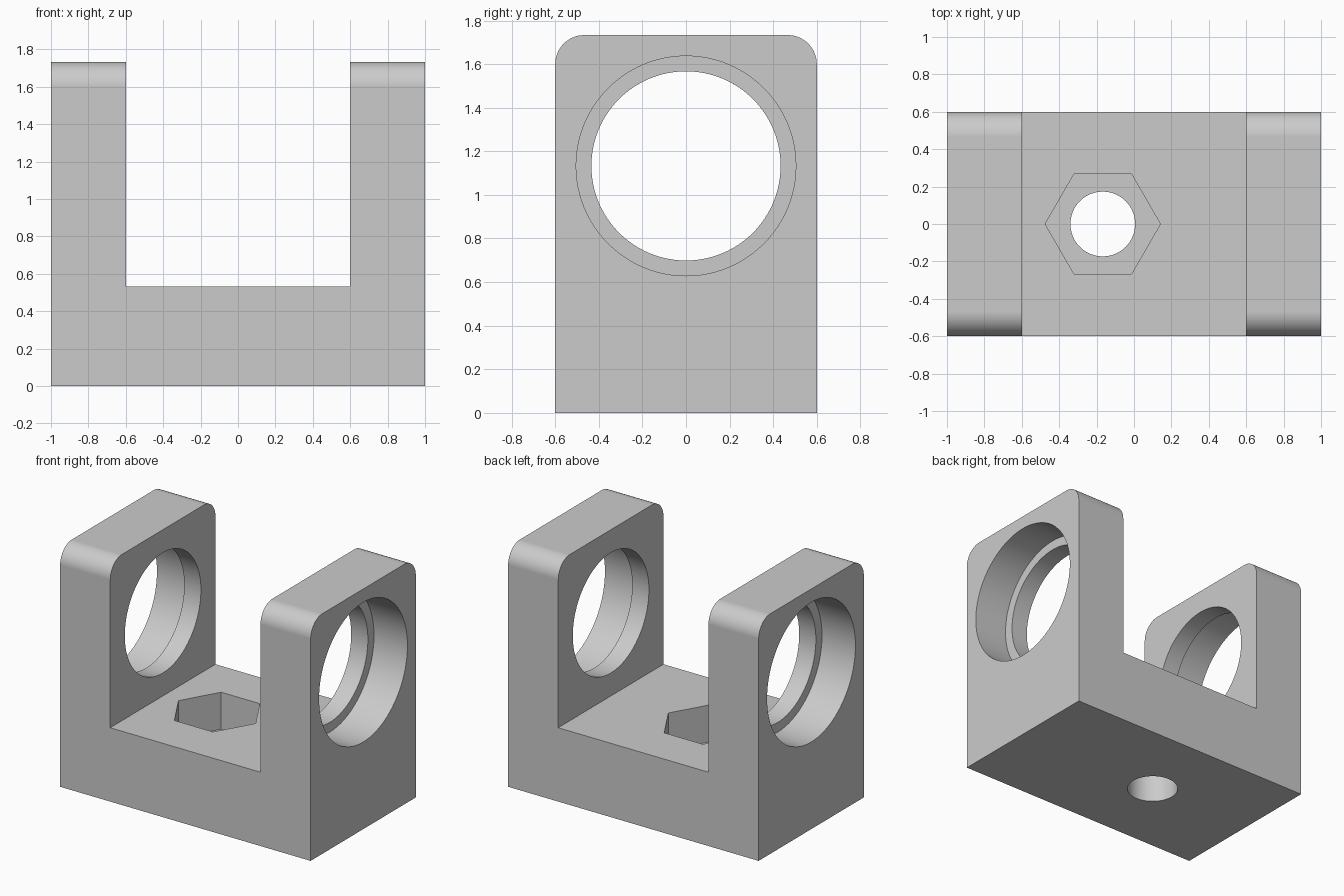
import bpy
import bmesh
from math import pi, sin, cos, radians
from mathutils import Matrix

cube = bpy.data.objects.get("Cube")
if cube:
    bpy.data.objects.remove(cube, do_unlink=True)

HALF_X, HALF_Y, HEIGHT = 1.0, 0.6, 1.733
BASE, INNER_X, CORNER = 0.533, 0.6, 0.133
BORE_Z, BORE_R, SEAT_R, SEAT_DEPTH = 1.133, 0.434, 0.504, 0.267
BOLT_X, BOLT_R, NUT_R, NUT_DEPTH = -0.167, 0.173, 0.308, 0.267

grey = bpy.data.materials.new("plain grey")
grey.use_nodes = True
grey.diffuse_color = (0.6, 0.6, 0.6, 1)
grey.node_tree.nodes["Principled BSDF"].inputs["Base Color"].default_value = grey.diffuse_color


def make_object(name, bm):
    bmesh.ops.recalc_face_normals(bm, faces=bm.faces)
    mesh = bpy.data.meshes.new(name)
    bm.to_mesh(mesh)
    bm.free()
    mesh.materials.append(grey)
    obj = bpy.data.objects.new(name, mesh)
    bpy.context.collection.objects.link(obj)
    return obj


def prism(name, radius, start, end, center, axis, sides=96):
    """Cylinder or prism running from start to end along x or z."""
    bm = bmesh.new()
    turn = Matrix.Rotation(pi / 2, 4, "Y" if axis == "x" else "Z")
    mid = (start + end) / 2
    place = (mid, 0, center) if axis == "x" else (center, 0, mid)
    bmesh.ops.create_cone(bm, cap_ends=True, segments=sides, radius1=radius,
                          radius2=radius, depth=abs(end - start),
                          matrix=Matrix.Translation(place) @ turn)
    return make_object(name, bm)


def box(name, lo, hi):
    bm = bmesh.new()
    size = [b - a for a, b in zip(lo, hi)]
    mid = [(a + b) / 2 for a, b in zip(lo, hi)]
    bmesh.ops.create_cube(bm, matrix=Matrix.Translation(mid) @ Matrix.Diagonal((*size, 1)))
    return make_object(name, bm)


# Bracket block: side profile with rounded top corners, extruded across x
profile = [(-HALF_Y, 0), (HALF_Y, 0)]
for side, first in ((1, 0), (-1, pi / 2)):
    for i in range(17):
        a = first + pi / 2 * i / 16
        profile.append((side * (HALF_Y - CORNER) + CORNER * cos(a),
                        HEIGHT - CORNER + CORNER * sin(a)))
bm = bmesh.new()
face = bm.faces.new([bm.verts.new((-HALF_X, y, z)) for y, z in profile])
extruded = bmesh.ops.extrude_face_region(bm, geom=[face], use_keep_orig=True)
moved = [g for g in extruded["geom"] if isinstance(g, bmesh.types.BMVert)]
bmesh.ops.translate(bm, verts=moved, vec=(2 * HALF_X, 0, 0))
bracket = make_object("bracket", bm)

# Cutters: slot, through bore, outer bearing seats, bolt hole and nut pocket
cutters = [
    box("slot_cutter", (-INNER_X, -1, BASE), (INNER_X, 1, 2)),
    prism("bore_cutter", BORE_R, -1.2, 1.2, BORE_Z, "x"),
    prism("bolt_hole_cutter", BOLT_R, -0.2, 0.8, BOLT_X, "z", 64),
    prism("nut_pocket_cutter", NUT_R, BASE - NUT_DEPTH, 0.7, BOLT_X, "z", 6),
]
for name, side in (("left", 1), ("right", -1)):
    cutters.append(prism(name + "_seat_cutter", SEAT_R, side * (HALF_X - SEAT_DEPTH),
                         side * 1.2, BORE_Z, "x"))

bpy.context.view_layer.objects.active = bracket
bracket.select_set(True)
for cutter in cutters:
    mod = bracket.modifiers.new(cutter.name, "BOOLEAN")
    mod.operation = "DIFFERENCE"
    mod.solver = "EXACT"
    mod.object = cutter
    bpy.ops.object.modifier_apply(modifier=mod.name)
    bpy.data.objects.remove(cutter, do_unlink=True)

# Smooth bores and rounded corners, crisp everything else
bpy.ops.object.shade_smooth_by_angle(angle=radians(30))
weighted = bracket.modifiers.new("flat face normals", "WEIGHTED_NORMAL")
weighted.keep_sharp = True
